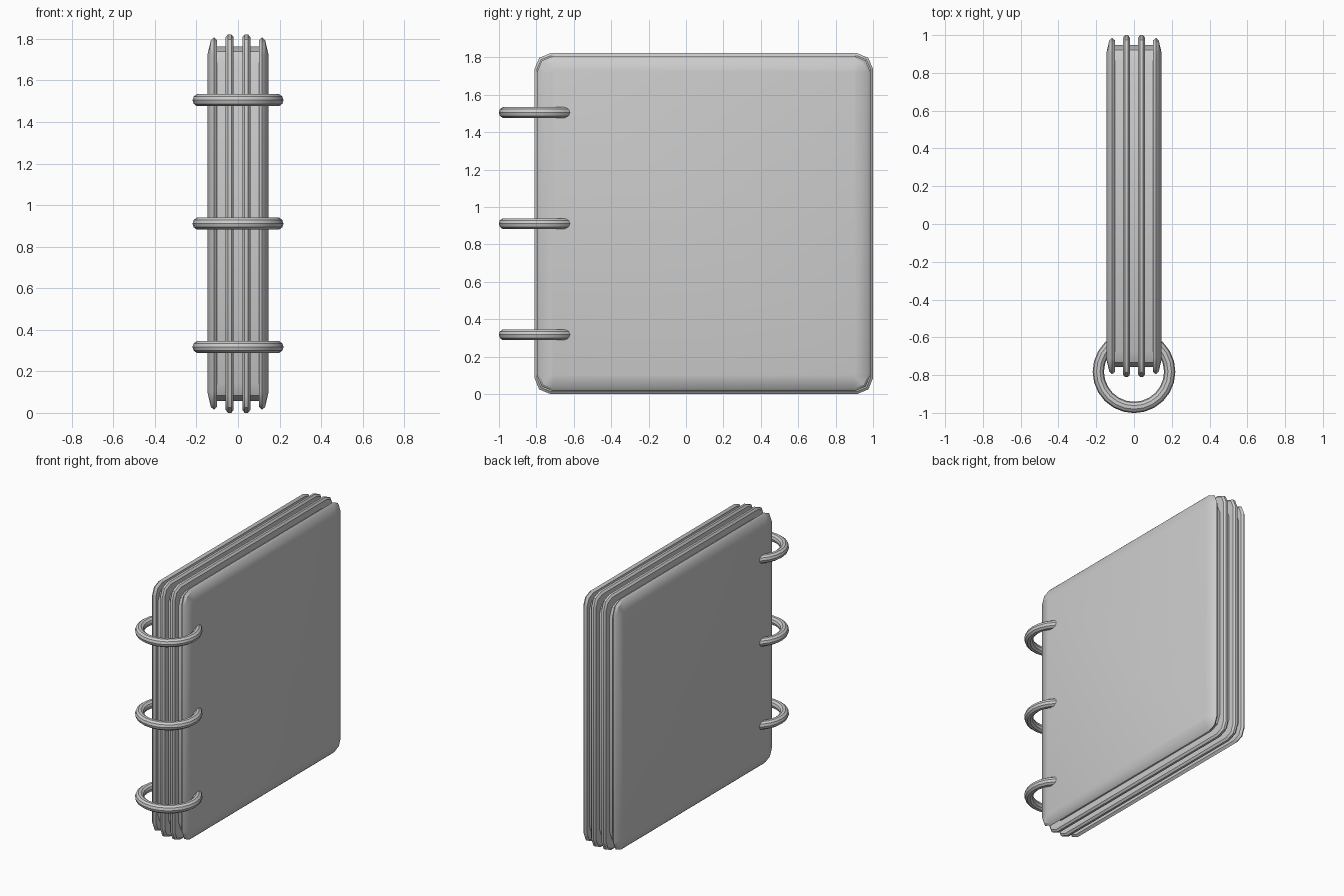
import bpy, bmesh
from math import sin, cos, radians

if "Cube" in bpy.data.objects:
    bpy.data.objects.remove(bpy.data.objects["Cube"])

CY, CZ = 0.095, 0.911   # centre of the leaves
RADIUS = 0.085          # corner radius


def outline(hy, hz, r):
    """Rounded rectangle in the YZ plane, two facets per corner."""
    pts = []
    for k, (sy, sz) in enumerate([(1, 1), (-1, 1), (-1, -1), (1, -1)]):
        for step in range(3):
            a = radians(90 * k + 45 * step)
            pts.append((CY + sy * (hy - r) + r * cos(a),
                        CZ + sz * (hz - r) + r * sin(a)))
    return pts


def slab(name, hy, hz, sections):
    """Loft a rounded slab through (x, inset) sections."""
    bm = bmesh.new()
    rings = []
    for x, inset in sections:
        r = max(RADIUS - inset, 0.01)
        rings.append([bm.verts.new((x, y, z))
                      for y, z in outline(hy - inset, hz - inset, r)])
    for a, b in zip(rings, rings[1:]):
        n = len(a)
        for i in range(n):
            j = (i + 1) % n
            bm.faces.new((a[i], a[j], b[j], b[i]))
    bm.faces.new(rings[0])
    bm.faces.new(rings[-1])
    bmesh.ops.recalc_face_normals(bm, faces=bm.faces)
    mesh = bpy.data.meshes.new(name)
    bm.to_mesh(mesh)
    bm.free()
    obj = bpy.data.objects.new(name, mesh)
    bpy.context.collection.objects.link(obj)
    smooth(obj)


def smooth(obj):
    bpy.ops.object.select_all(action='DESELECT')
    obj.select_set(True)
    bpy.context.view_layer.objects.active = obj
    bpy.ops.object.shade_smooth_by_angle(angle=radians(35))


# Inner paper block
slab("paper_block", 0.852, 0.853, [(-0.11, 0), (0.11, 0)])

for side, s in (("left", -1), ("right", 1)):
    # Covers with a softly tapered outer face
    slab(side + "_cover", 0.891, 0.896,
         [(s * 0.146, 0.08), (s * 0.131, 0.014), (s * 0.116, 0), (s * 0.101, 0.014)])
    # Divider sheets
    slab(side + "_divider", 0.905, 0.911,
         [(s * 0.021, 0.014), (s * 0.032, 0), (s * 0.048, 0), (s * 0.059, 0.014)])

# Binder rings
for name, z in (("lower", 0.317), ("middle", 0.911), ("upper", 1.505)):
    bpy.ops.mesh.primitive_torus_add(location=(0, -0.782, z), major_radius=0.189,
                                     minor_radius=0.03, major_segments=24,
                                     minor_segments=10)
    ring = bpy.context.object
    ring.name = name + "_ring"
    smooth(ring)
